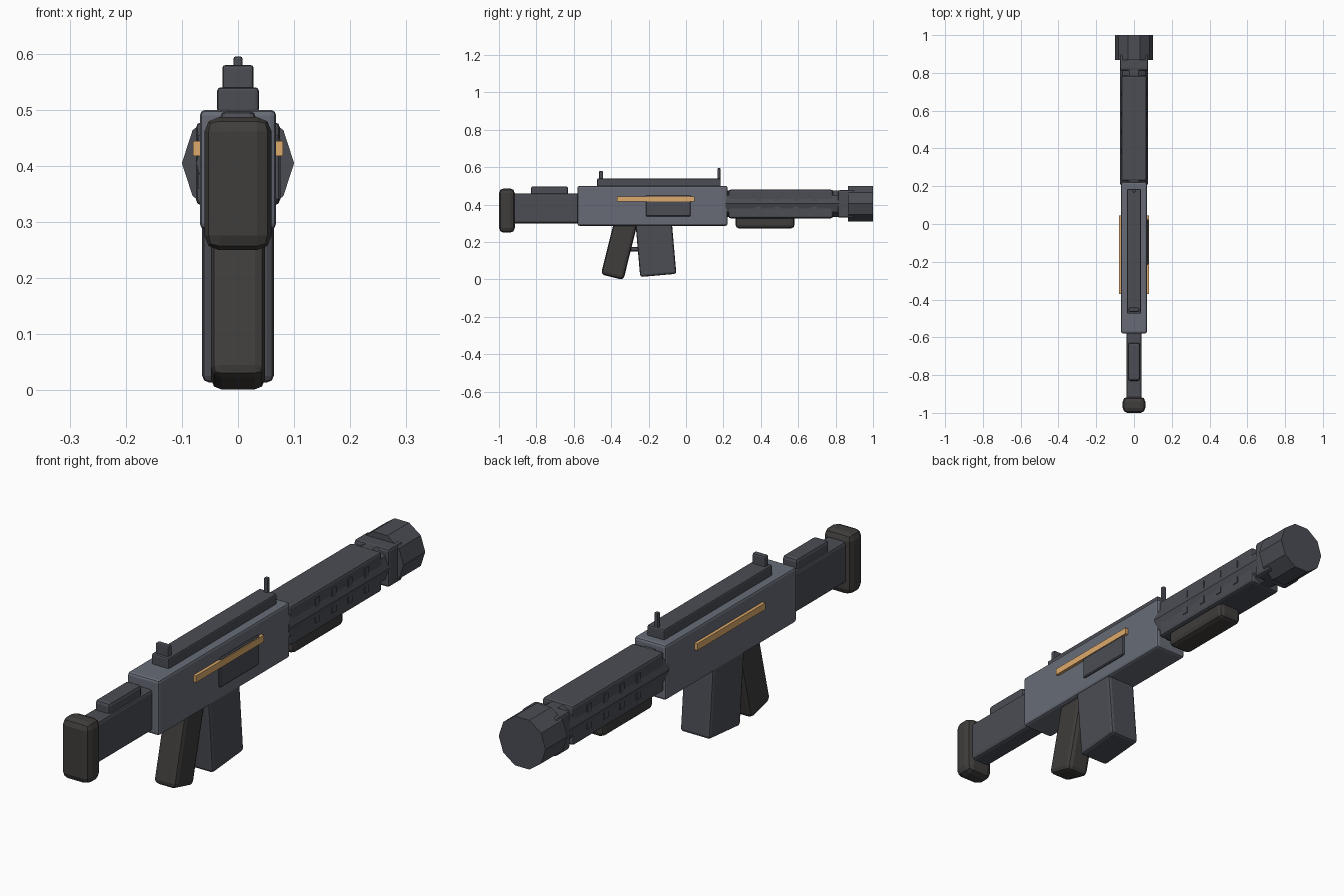
import bpy, bmesh, math
from mathutils import Matrix

if "Cube" in bpy.data.objects:
    bpy.data.objects.remove(bpy.data.objects["Cube"])


def material(name, rgb):
    m = bpy.data.materials.new(name)
    m.diffuse_color = (*rgb, 1)
    m.use_nodes = True
    m.node_tree.nodes["Principled BSDF"].inputs["Base Color"].default_value = m.diffuse_color
    return m


STEEL = material("steel", (0.135, 0.148, 0.18))
DARK = material("dark_metal", (0.07, 0.075, 0.09))
RUBBER = material("rubber", (0.05, 0.047, 0.045))
GOLD = material("gold", (0.72, 0.40, 0.15))


def finish(name, bm, mat):
    bmesh.ops.recalc_face_normals(bm, faces=bm.faces)
    me = bpy.data.meshes.new(name)
    bm.to_mesh(me)
    bm.free()
    me.materials.append(mat)
    ob = bpy.data.objects.new(name, me)
    bpy.context.collection.objects.link(ob)
    return ob


def box(name, x, y, z, mat, bevel=0.0, segments=2, tilt=0.0):
    """Bevelled box from (min, max) ranges, tilted about its centre's x axis."""
    bm = bmesh.new()
    size = [r[1] - r[0] for r in (x, y, z)]
    bmesh.ops.create_cube(bm, size=1, matrix=Matrix.Diagonal((*size, 1)))
    if bevel:
        bmesh.ops.bevel(bm, geom=bm.edges[:], offset=bevel, segments=segments,
                        profile=0.5, affect='EDGES', clamp_overlap=True)
    ob = finish(name, bm, mat)
    ob.location = [(r[0] + r[1]) / 2 for r in (x, y, z)]
    ob.rotation_euler.x = math.radians(tilt)
    return ob


def sym(w):
    return (-w, w)


def around(c, h):
    return (c - h, c + h)


def tube(name, radius, y0, y1, z, mat, sides=10):
    """Solid polygonal prism running along y."""
    bm = bmesh.new()
    ring = [bm.verts.new((radius * math.cos(k * math.tau / sides), y0,
                          z + radius * math.sin(k * math.tau / sides)))
            for k in range(sides)]
    cap = bm.faces.new(ring)
    ext = bmesh.ops.extrude_face_region(bm, geom=[cap])
    moved = [v for v in ext["geom"] if isinstance(v, bmesh.types.BMVert)]
    bmesh.ops.translate(bm, verts=moved, vec=(0, y1 - y0, 0))
    if not cap.is_valid or len([f for f in bm.faces if len(f.verts) == sides]) < 2:
        bm.faces.new(ring)
    return finish(name, bm, mat)


# Stock
box("butt_pad", sym(0.06), (-1.0, -0.915), (0.25, 0.487), RUBBER, 0.026)
box("stock", sym(0.04), (-0.93, -0.57), (0.30, 0.46), DARK, 0.012)
box("cheek_rest", sym(0.032), (-0.83, -0.63), (0.44, 0.498), DARK, 0.012)

# Receiver and its side details
box("receiver", sym(0.068), (-0.58, 0.222), (0.287, 0.50), STEEL, 0.01)
box("ejection_port", (0.06, 0.076), (-0.215, 0.025), (0.337, 0.45), DARK, 0.004, 1)
for side, label in ((1, "right"), (-1, "left")):
    box("side_stripe_" + label, sorted((side * 0.06, side * 0.08)),
        (-0.37, 0.045), (0.418, 0.444), GOLD)

# Top rail and sights
box("top_rail", sym(0.037), (-0.475, 0.185), (0.495, 0.54), DARK, 0.006)
box("rear_sight", sym(0.028), (-0.465, -0.443), (0.53, 0.58), DARK, 0.006)
box("front_sight", sym(0.008), (0.168, 0.184), (0.53, 0.595), DARK, 0.004)

# Grip, magazine, trigger
box("pistol_grip", sym(0.048), around(-0.351, 0.062), around(0.187, 0.18), RUBBER, 0.018, 2, -14)
box("magazine", sym(0.064), around(-0.164, 0.097), around(0.201, 0.18), DARK, 0.012, 2, 5)
box("trigger", sym(0.012), (-0.32, -0.23), (0.15, 0.174), DARK, 0.004, 1)

# Handguard with vents, the barrel showing through its sides
box("handguard", sym(0.067), (0.228, 0.785), (0.327, 0.48), DARK, 0.01)
for i in range(4):
    box(f"vent_{i + 1}", sym(0.07), around(0.387 + 0.1 * i, 0.013), (0.36, 0.455), DARK)
box("fore_grip", sym(0.05), (0.265, 0.58), (0.273, 0.36), RUBBER, 0.018)
tube("barrel", 0.075, 0.21, 0.9, 0.405, DARK)

# Muzzle
box("muzzle_collar", sym(0.075), (0.812, 0.90), (0.33, 0.478), DARK, 0.01)
tube("muzzle", 0.1, 0.867, 1.0, 0.405, DARK)
